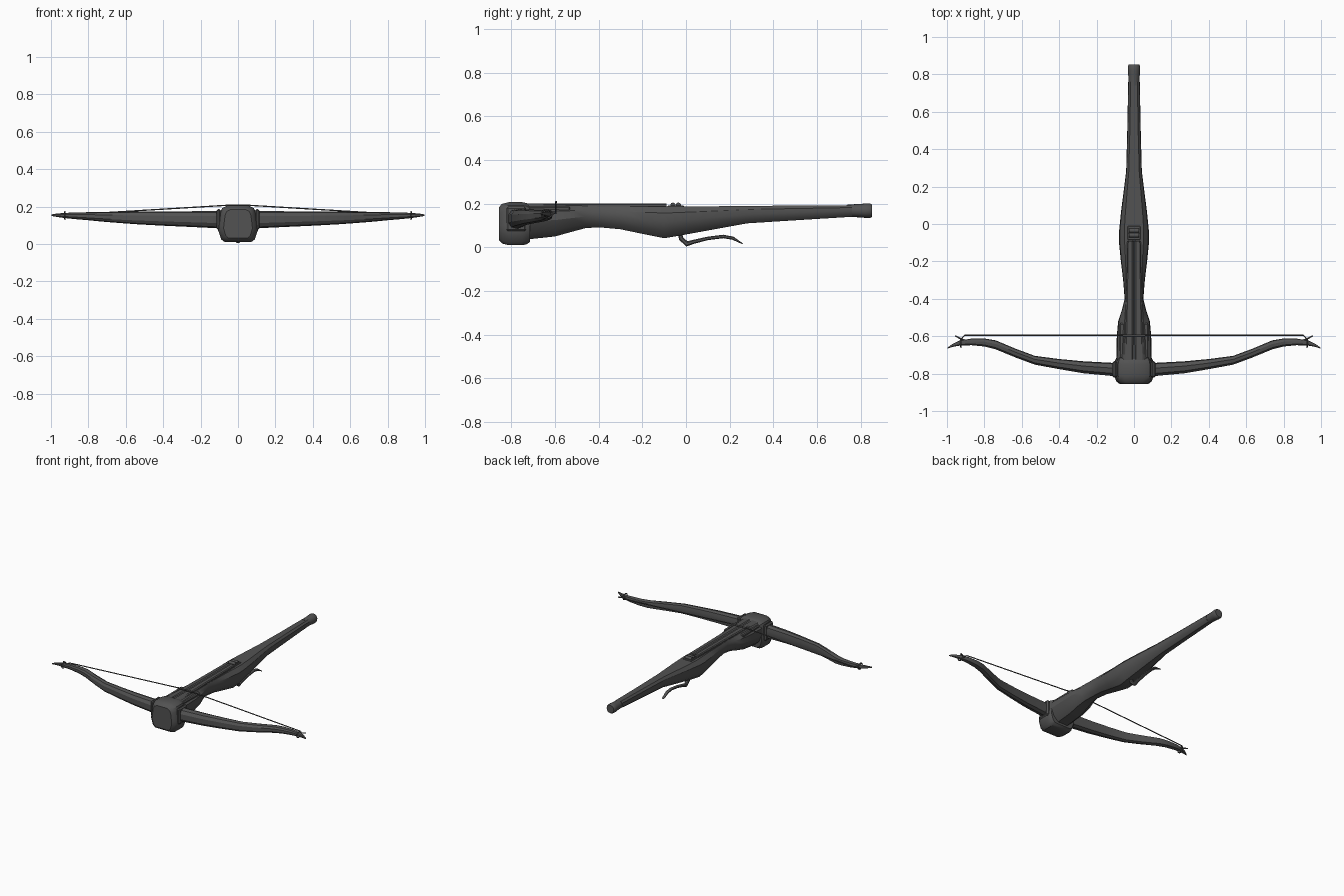
import bpy, bmesh, math
from mathutils import Vector

steel = bpy.data.materials.new("dark_grey")
steel.diffuse_color = (0.085, 0.085, 0.085, 1)


def finish(name, bm, angle=28):
    bmesh.ops.recalc_face_normals(bm, faces=bm.faces)
    me = bpy.data.meshes.new(name)
    bm.to_mesh(me)
    bm.free()
    ob = bpy.data.objects.new(name, me)
    bpy.context.collection.objects.link(ob)
    me.materials.append(steel)
    bpy.ops.object.select_all(action='DESELECT')
    ob.select_set(True)
    bpy.context.view_layer.objects.active = ob
    bpy.ops.object.shade_smooth_by_angle(angle=math.radians(angle))
    return ob


def loft(name, rings, angle=28):
    """Skin a list of equal-length point rings and cap both ends."""
    bm = bmesh.new()
    vs = [[bm.verts.new(p) for p in r] for r in rings]
    n = len(vs[0])
    for a, b in zip(vs, vs[1:]):
        for i in range(n):
            j = (i + 1) % n
            bm.faces.new((a[i], a[j], b[j], b[i]))
    bm.faces.new(vs[0])
    bm.faces.new(vs[-1])
    return finish(name, bm, angle)


def mirrored(half):
    """Close a right-hand (x, z) half profile into a full ring."""
    return half + [(-x, z) for x, z in reversed(half)]


def tube(name, pts, r, sides=6):
    """Round rod along a list of points."""
    pts = [Vector(p) for p in pts]
    rings = []
    for i, p in enumerate(pts):
        d = (pts[min(i + 1, len(pts) - 1)] - pts[max(i - 1, 0)]).normalized()
        u = d.cross(Vector((0.1, 0.2, 1))).normalized()
        v = d.cross(u)
        rings.append([p + r * (math.cos(t) * u + math.sin(t) * v)
                      for t in (2 * math.pi * k / sides for k in range(sides))])
    return loft(name, rings, 60)


def box(name, lo, hi, bevel=0.003):
    bm = bmesh.new()
    bmesh.ops.create_cube(bm, size=1)
    for v in bm.verts:
        v.co = [(lo[k] + hi[k]) / 2 + v.co[k] * (hi[k] - lo[k]) for k in range(3)]
    bmesh.ops.bevel(bm, geom=bm.edges[:], offset=bevel, segments=1, affect='EDGES')
    return finish(name, bm)


# Stock: y, half width, top half width, top z, bottom z
stock = [(-0.74, 0.095, 0.055, 0.197, 0.035), (-0.60, 0.092, 0.052, 0.194, 0.05),
         (-0.52, 0.085, 0.05, 0.192, 0.072), (-0.46, 0.065, 0.046, 0.19, 0.088),
         (-0.40, 0.05, 0.042, 0.188, 0.092), (-0.30, 0.058, 0.042, 0.186, 0.083),
         (-0.20, 0.07, 0.045, 0.186, 0.062), (-0.10, 0.08, 0.05, 0.186, 0.042),
         (-0.04, 0.08, 0.052, 0.186, 0.052), (0.06, 0.07, 0.046, 0.187, 0.07),
         (0.28, 0.042, 0.028, 0.19, 0.11), (0.50, 0.036, 0.022, 0.191, 0.124),
         (0.76, 0.031, 0.018, 0.193, 0.14)]
rings = []
for y, w, t, top, bot in stock:
    h = top - bot
    half = [(t, top), (w * 0.95, top - 0.2 * h), (w, top - 0.48 * h),
            (w * 0.78, top - 0.8 * h), (w * 0.4, bot)]
    rings.append([(x, y, z) for x, z in mirrored(half)])
loft("stock", rings)

# Rounded pommel at the end of the stock
loft("pommel", [[(r * math.cos(a), y, 0.168 + r * math.sin(a))
                 for a in (math.pi * k / 8 for k in range(16))]
                for y, r in ((0.74, 0.028), (0.80, 0.031), (0.82, 0.033),
                             (0.843, 0.033), (0.852, 0.028))], 35)

# Rail with a bolt groove
rings = []
for y, w in ((-0.74, 0.055), (-0.60, 0.046), (-0.40, 0.041), (-0.09, 0.036)):
    half = [(0.004, 0.195), (0.011, 0.201), (w * 0.85, 0.201), (w, 0.196), (w, 0.165)]
    rings.append([(x, y, z) for x, z in mirrored(half)])
loft("bolt_rail", rings)

# Head block that carries the bow: y, width scale, height scale
rings = []
for y, s, hs in ((-0.855, 0.72, 0.78), (-0.842, 0.88, 0.92), (-0.81, 1, 1),
                 (-0.75, 1, 1), (-0.73, 0.95, 0.96), (-0.715, 0.88, 0.86)):
    half = [(0.055, 0.207), (0.085, 0.192), (0.096, 0.165), (0.105, 0.10),
            (0.107, 0.075), (0.09, 0.025), (0.07, 0.01)]
    rings.append([(x * s, y, 0.108 + (z - 0.108) * hs) for x, z in mirrored(half)])
loft("head_block", rings, 35)

# Bow: x, front y, back y, bottom z, top z
arm = [(0.0, -0.812, -0.742, 0.082, 0.176), (0.12, -0.812, -0.742, 0.085, 0.176),
       (0.27, -0.798, -0.734, 0.092, 0.175), (0.40, -0.776, -0.722, 0.098, 0.174),
       (0.53, -0.752, -0.705, 0.105, 0.173), (0.63, -0.715, -0.668, 0.112, 0.172),
       (0.74, -0.67, -0.622, 0.121, 0.171), (0.80, -0.655, -0.612, 0.127, 0.170),
       (0.87, -0.648, -0.613, 0.133, 0.169), (0.93, -0.65, -0.622, 0.139, 0.166),
       (0.97, -0.657, -0.641, 0.145, 0.163), (0.998, -0.667, -0.661, 0.150, 0.158)]
rings = []
for x, f, b, lo, hi in [(-r[0],) + r[1:] for r in arm[:0:-1]] + arm:
    cy, cz, ry, rz = (f + b) / 2, (lo + hi) / 2, (b - f) / 2, (hi - lo) / 2
    rings.append([(x, cy + u * ry, cz + v * rz) for u, v in
                  ((-1, -0.4), (-1, 0.4), (-0.6, 0.85), (0.2, 1), (0.85, 0.8),
                   (1, 0.3), (1, -0.3), (0.85, -0.8), (0.2, -1), (-0.6, -0.85))])
loft("bow", rings)

for s, side in ((-1, "left"), (1, "right")):
    # Collar where the bow leaves the head
    box(side + "_bow_collar", (min(s * 0.09, s * 0.114), -0.822, 0.074),
        (max(s * 0.09, s * 0.114), -0.732, 0.186), 0.008)
    # String loop and nock spur near the tip
    loop = [(s * 0.925, -0.637 + 0.024 * math.cos(a), 0.153 + 0.02 * math.sin(a))
            for a in (2 * math.pi * k / 12 for k in range(13))]
    tube(side + "_string_loop", loop, 0.004)
    tube(side + "_nock_spur", [(s * 0.90, -0.622, 0.155), (s * 0.93, -0.612, 0.156),
                               (s * 0.955, -0.598, 0.156)], 0.004)
    # Raised strip beside the rail
    box(side + "_side_strip", (min(s * 0.05, s * 0.078), -0.72, 0.155),
        (max(s * 0.05, s * 0.078), -0.53, 0.188), 0.006)

# Bow string with its centre serving
tube("string", [(-0.925, -0.615, 0.154), (-0.905, -0.595, 0.156), (-0.06, -0.595, 0.207),
                (0.06, -0.595, 0.207), (0.905, -0.595, 0.156), (0.925, -0.615, 0.154)], 0.0035)
tube("string_serving", [(-0.06, -0.595, 0.207), (0.06, -0.595, 0.207)], 0.0055)

# Release nut
box("nut_plate", (-0.034, -0.085, 0.18), (0.034, -0.01, 0.191))
for i, y in enumerate((-0.06, -0.035)):
    tube("nut_roller_%d" % (i + 1), [(-0.026, y, 0.193), (0.026, y, 0.193)], 0.012, 10)

# Trigger lever: y, z, thickness, half width
lever = [(-0.03, 0.075, 0.02, 0.012), (-0.022, 0.04, 0.022, 0.012),
         (0.004, 0.016, 0.024, 0.012), (0.04, 0.027, 0.018, 0.011),
         (0.10, 0.041, 0.016, 0.011), (0.17, 0.05, 0.016, 0.011),
         (0.215, 0.042, 0.015, 0.01), (0.26, 0.016, 0.004, 0.008)]
rings = []
for i, (y, z, t, w) in enumerate(lever):
    a, b = lever[max(i - 1, 0)], lever[min(i + 1, len(lever) - 1)]
    d = Vector((b[0] - a[0], b[1] - a[1])).normalized() * t / 2
    rings.append([(u * w, y - v * d.y, z + v * d.x) for u, v in
                  ((-1, -0.5), (-0.5, -1), (0.5, -1), (1, -0.5),
                   (1, 0.5), (0.5, 1), (-0.5, 1), (-1, 0.5))])
loft("trigger_lever", rings, 40)
